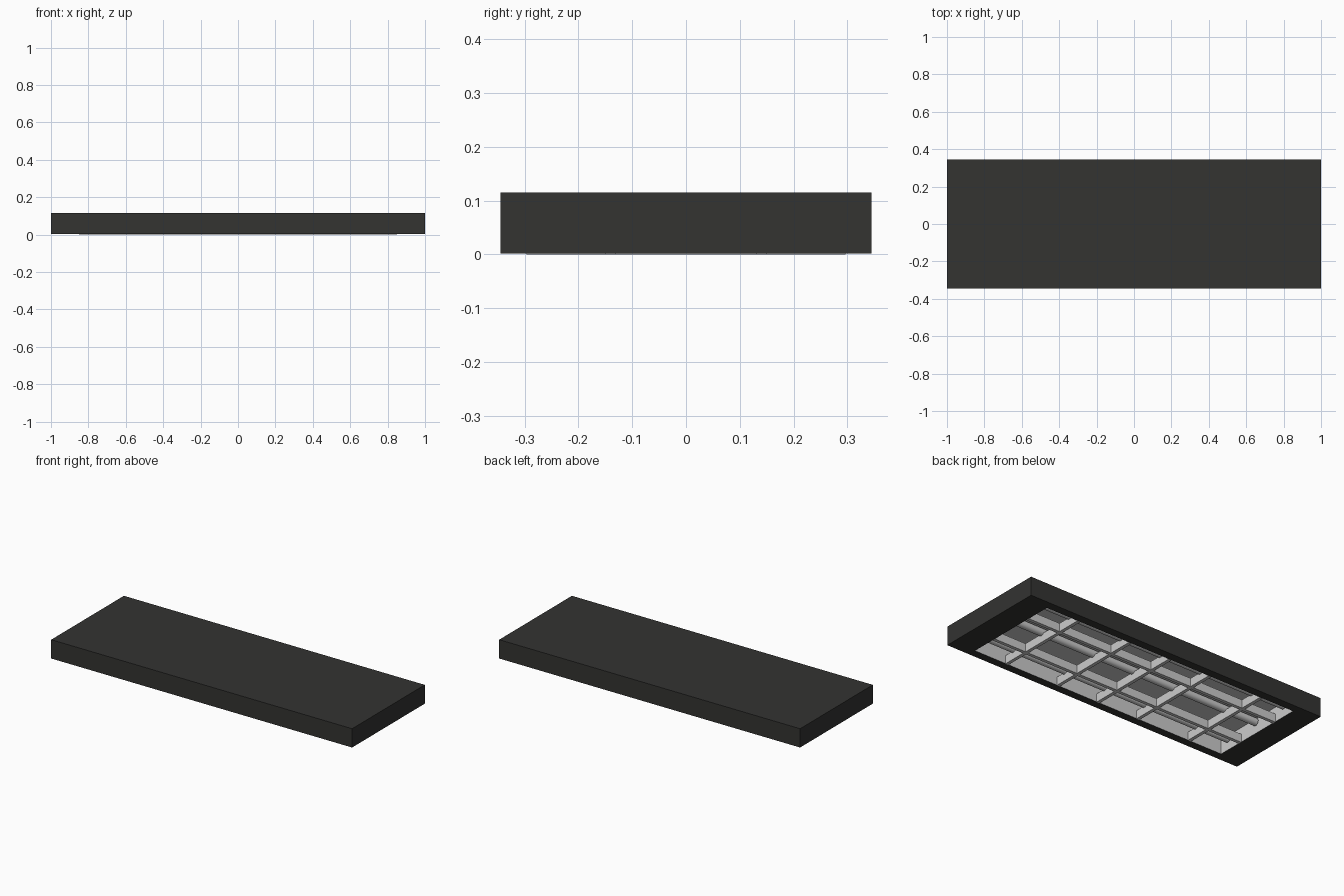
import bpy, bmesh, math

if "Cube" in bpy.data.objects:
    bpy.data.objects.remove(bpy.data.objects["Cube"])

black = bpy.data.materials.new("black_paint")
black.diffuse_color = (0.033, 0.033, 0.031, 1)
black.use_nodes = True
black.node_tree.nodes["Principled BSDF"].inputs["Base Color"].default_value = black.diffuse_color

L, W, H = 1.0, 0.345, 0.115      # half length, half width, height
OX, OY = 0.85, 0.296             # half size of the opening
CEIL = 0.09                      # height of the recess ceiling


def box(name, x0, x1, y0, y1, z0, z1):
    bpy.ops.mesh.primitive_cube_add(size=1, location=((x0 + x1) / 2, (y0 + y1) / 2, (z0 + z1) / 2))
    ob = bpy.context.object
    ob.name = name
    ob.scale = (x1 - x0, y1 - y0, z1 - z0)
    bpy.ops.object.transform_apply(location=False, rotation=False, scale=True)
    return ob


def tray(name, x, y, z0, z1):
    """Box without a bottom face."""
    ob = box(name, -x, x, -y, y, z0, z1)
    bm = bmesh.new()
    bm.from_mesh(ob.data)
    bm.normal_update()
    bottom = [f for f in bm.faces if f.normal.z < -0.5]
    return ob, bm, bottom


# black housing: the bottom face is inset to a rim around the opening
housing, bm, bottom = tray("housing", L, W, 0.002, H)
bmesh.ops.inset_region(bm, faces=bottom, thickness=0.04)
for v in bottom[0].verts:
    v.co.x = math.copysign(OX, v.co.x)
    v.co.y = math.copysign(OY, v.co.y)
bmesh.ops.delete(bm, geom=bottom, context='FACES')
bm.to_mesh(housing.data)
bm.free()
housing.data.materials.append(black)

# grey reflector lining facing into the recess
liner, bm, bottom = tray("reflector", OX, OY, 0.002, CEIL)
bmesh.ops.delete(bm, geom=bottom, context='FACES')
bmesh.ops.reverse_faces(bm, faces=bm.faces[:])
bm.to_mesh(liner.data)
bm.free()

# louvre grid
T = 0.01
for i, x in enumerate((-0.63, -0.275, 0, 0.275, 0.63)):
    box(f"cross_louvre_{i}", x - T, x + T, -OY, OY, 0.0, 0.05)
for i, y in enumerate((-0.14, 0.14)):
    box(f"long_louvre_{i}", -OX, OX, y - T, y + T, 0.0, 0.05)

# lamp tubes
for i, y in enumerate((-0.23, 0, 0.23)):
    bpy.ops.mesh.primitive_cylinder_add(vertices=24, radius=0.022, depth=2 * OX - 0.02,
                                        location=(0, y, 0.062), rotation=(0, math.pi / 2, 0))
    bpy.context.object.name = f"lamp_tube_{i}"
    bpy.ops.object.shade_smooth_by_angle()
